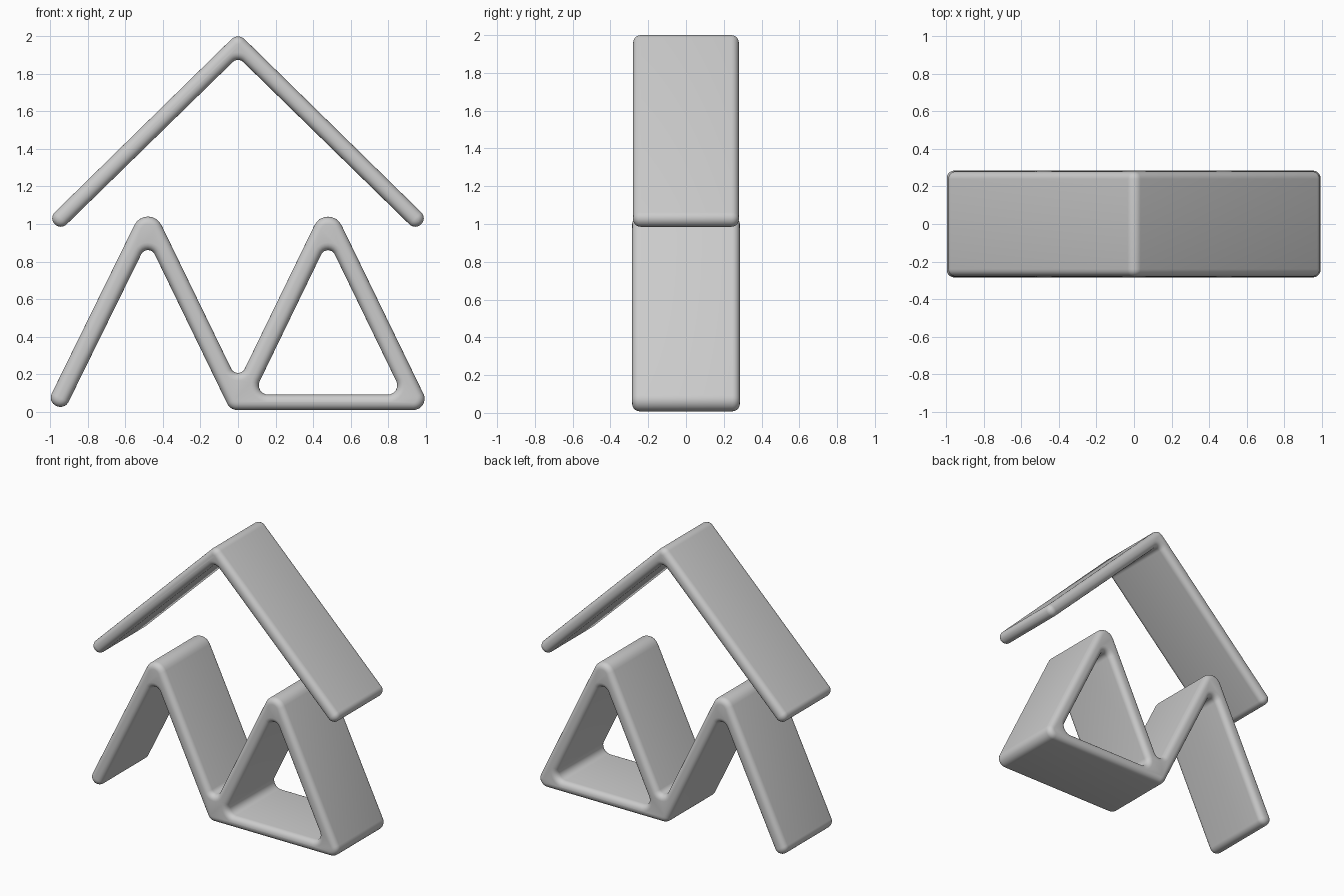
import bpy, bmesh, math
from mathutils import Vector

cube = bpy.data.objects.get("Cube")
if cube:
    bpy.data.objects.remove(cube)

# Single matte grey
grey = bpy.data.materials.new("light_grey")
grey.use_nodes = True
shade = (0.6, 0.6, 0.6, 1)
grey.diffuse_color = shade
grey.node_tree.nodes["Principled BSDF"].inputs["Base Color"].default_value = shade

EDGE = 0.04  # radius of the soft rim around each strip


def fillet(corners, steps=8):
    """Round each (x, z, radius) corner of a closed outline with an arc."""
    out = []
    for i, (x, z, r) in enumerate(corners):
        p = Vector((x, z))
        a = (Vector(corners[i - 1][:2]) - p).normalized()
        b = (Vector(corners[(i + 1) % len(corners)][:2]) - p).normalized()
        half = a.angle(b) / 2
        centre = p + (a + b).normalized() * r / math.sin(half)
        start = p + a * r / math.tan(half) - centre
        end = p + b * r / math.tan(half) - centre
        sweep = start.angle_signed(end)
        for s in range(steps + 1):
            t = -sweep * s / steps
            c, n = math.cos(t), math.sin(t)
            out.append(centre + Vector((c * start.x - n * start.y,
                                        n * start.x + c * start.y)))
    return out


def soft_strip(name, outlines, depth):
    """Extrude filled outlines along y with a rounded rim, as a mesh."""
    curve = bpy.data.curves.new(name, "CURVE")
    curve.dimensions = "2D"
    curve.fill_mode = "BOTH"
    curve.extrude = depth / 2 - EDGE
    curve.bevel_depth = EDGE
    curve.bevel_resolution = 4
    curve.offset = -EDGE
    for corners in outlines:
        pts = fillet(corners)
        spline = curve.splines.new("POLY")
        spline.points.add(len(pts) - 1)
        for point, p in zip(spline.points, pts):
            point.co = (p.x, p.y, 0, 1)
        spline.use_cyclic_u = True
    temp = bpy.data.objects.new(name + "_curve", curve)
    bpy.context.collection.objects.link(temp)
    dg = bpy.context.evaluated_depsgraph_get()
    mesh = bpy.data.meshes.new_from_object(temp.evaluated_get(dg))
    bpy.data.objects.remove(temp)

    # Stand the shape upright and weld the caps to the rim
    bm = bmesh.new()
    bm.from_mesh(mesh)
    for v in bm.verts:
        v.co = (v.co.x, -v.co.z, v.co.y)
    bmesh.ops.remove_doubles(bm, verts=bm.verts, dist=0.0005)
    bmesh.ops.recalc_face_normals(bm, faces=bm.faces)
    bm.to_mesh(mesh)
    bm.free()
    mesh.materials.clear()
    mesh.materials.append(grey)
    obj = bpy.data.objects.new(name, mesh)
    bpy.context.collection.objects.link(obj)
    bpy.ops.object.select_all(action="DESELECT")
    obj.select_set(True)
    bpy.context.view_layer.objects.active = obj
    bpy.ops.object.shade_smooth_by_angle(angle=math.radians(40))
    return obj


# Upper chevron: right half mirrored to the left
right_half = [(0, 2.02, 0.05), (1.009, 1.031, 0.044), (0.946, 0.967, 0.044)]
left_half = [(-x, z, r) for x, z, r in reversed(right_half[1:])]
chevron = right_half + [(0, 1.891, 0.04)] + left_half
soft_strip("upper_chevron", [chevron], 0.56)

# Lower zigzag whose right peak closes into a triangle
zigzag = [(-1.015, 0.052, 0.049), (-0.48, 1.142, 0.08), (0, 0.154, 0.04),
          (0.48, 1.142, 0.08), (1.031, 0.008, 0.06), (-0.041, 0.008, 0.06),
          (-0.48, 0.912, 0.04), (-0.925, 0.008, 0.049)]
triangle_opening = [(0.081, 0.09, 0.05), (0.48, 0.912, 0.04), (0.879, 0.09, 0.05)]
soft_strip("lower_zigzag", [zigzag, triangle_opening], 0.57)
